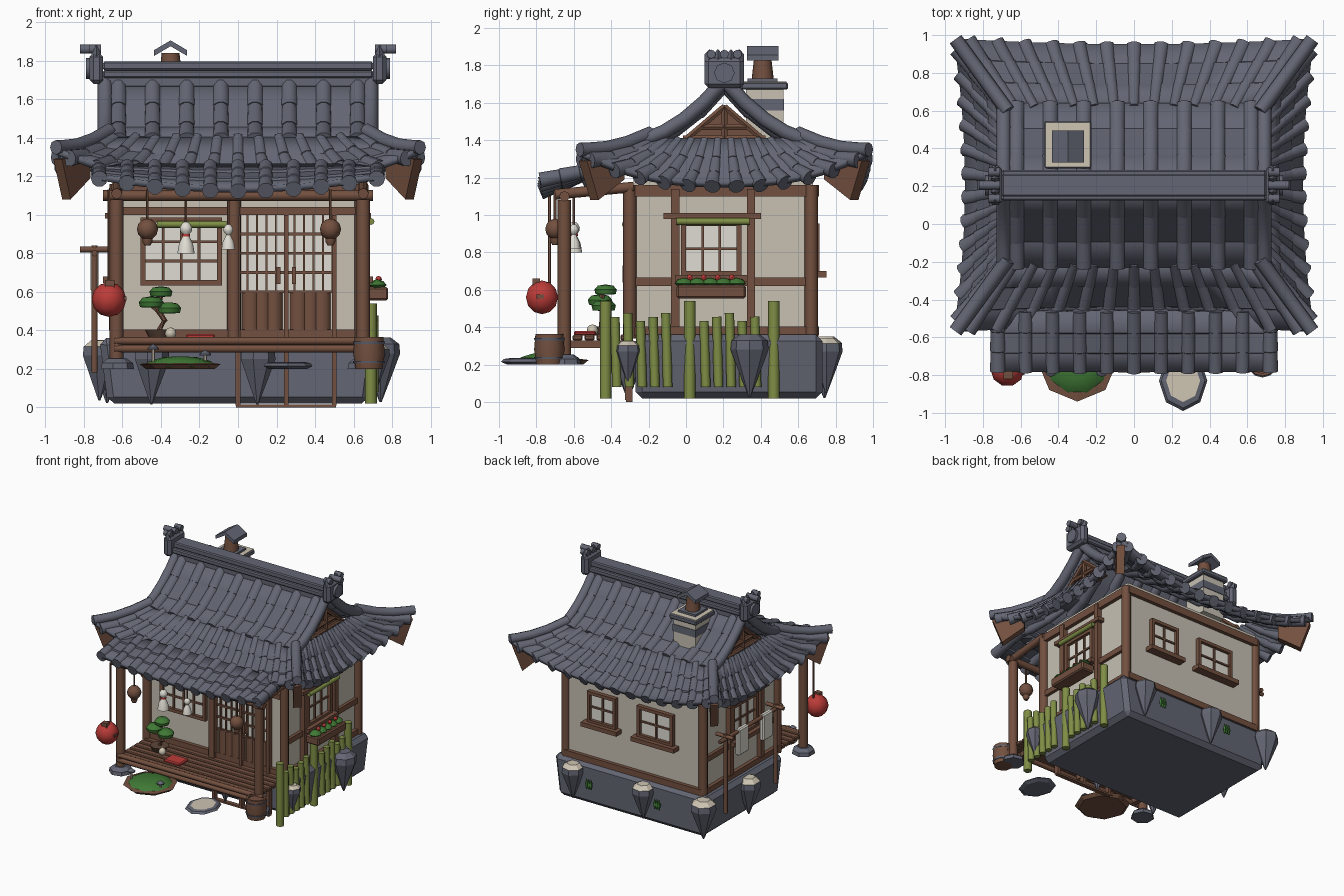
import bpy, bmesh, math
from mathutils import Vector as V

if "Cube" in bpy.data.objects:
    bpy.data.objects.remove(bpy.data.objects["Cube"])

def mat(name, *c):
    m = bpy.data.materials.new(name); m.diffuse_color = (*c, 1); return m
SLATE = mat("slate", .125, .132, .172); WOOD = mat("brown_wood", .17, .08, .05)
PLASTER = mat("plaster", .57, .53, .45); PAPER = mat("paper_white", .74, .72, .65)
BAMBOO = mat("bamboo_green", .21, .27, .06); LEAF = mat("leaf_green", .05, .19, .035)
RED = mat("red", .5, .045, .04); SAND = mat("pale_stone", .62, .56, .45)
SOIL = mat("dark_soil", .11, .06, .04)

def finish(name, bm, *mats, smooth=True):
    bmesh.ops.recalc_face_normals(bm, faces=bm.faces[:])
    me = bpy.data.meshes.new(name); bm.to_mesh(me); bm.free()
    for m in mats: me.materials.append(m)
    o = bpy.data.objects.new(name, me); bpy.context.collection.objects.link(o)
    if smooth:
        bpy.ops.object.select_all(action='DESELECT')
        o.select_set(True); bpy.context.view_layer.objects.active = o
        bpy.ops.object.shade_smooth_by_angle(angle=math.radians(47))
    return o

def boxes(name, m, lst, bevel=0):
    bm = bmesh.new()
    for x0, x1, y0, y1, z0, z1 in lst:
        vs = bmesh.ops.create_cube(bm, size=1)['verts']
        for v in vs:
            v.co = V((x0+(v.co.x+.5)*(x1-x0), y0+(v.co.y+.5)*(y1-y0), z0+(v.co.z+.5)*(z1-z0)))
    o = finish(name, bm, m, smooth=False)
    if bevel:
        b = o.modifiers.new("bevel", 'BEVEL'); b.width = bevel; b.segments = 1
    return o

def tubes(name, m, paths, r, n=8):
    bm = bmesh.new()
    for p in paths:
        p = [V(q) for q in p]; rings = []
        for i, q in enumerate(p):
            t = (p[min(i+1, len(p)-1)] - p[max(i-1, 0)]).normalized()
            a = t.cross(V((0, 1, 0)) if abs(t.z) > .95 else V((0, 0, 1))).normalized(); b = a.cross(t)
            rad = r[i] if isinstance(r, list) else r
            rings.append([bm.verts.new(q + rad*(a*math.cos(k*math.tau/n) + b*math.sin(k*math.tau/n))) for k in range(n)])
        for A, B in zip(rings, rings[1:]):
            for k in range(n): bm.faces.new((A[k], A[(k+1) % n], B[(k+1) % n], B[k]))
        bm.faces.new(rings[0]); bm.faces.new(rings[-1])
    return finish(name, bm, m)

def lathe(name, m, spots, prof, n=12, top=None, cut=0, smooth=True, sy=1):
    """Turned shapes; faces higher than cut (above the spot) take the top material."""
    bm = bmesh.new()
    for x, y, z, s in spots:
        rings = [[bm.verts.new((x+s*r*math.cos(k*math.tau/n), y+sy*s*r*math.sin(k*math.tau/n), z+s*h)) for k in range(n)] for r, h in prof]
        fs = [bm.faces.new((A[k], A[(k+1) % n], B[(k+1) % n], B[k])) for A, B in zip(rings, rings[1:]) for k in range(n)]
        fs += [bm.faces.new(rings[0]), bm.faces.new(rings[-1])]
        for f in fs: f.material_index = int(top is not None and f.calc_center_median().z > z+s*cut)
    return finish(name, bm, m, *([top] if top else []), smooth=smooth)

BALL = [(.1*max(.02, math.cos(a)), .1*math.sin(a)) for a in [math.radians(d) for d in range(-90, 91, 30)]]
CY = .205   # roof centre line in y

# ---------- roof surfaces ----------
def skirt(k, u, v):
    w = abs(u)
    if k < 2: x, y = (.68+.265*v)*u, .41+(.33+.033*u*u)*v
    else: x, y = .68+(.205+.06*u*u)*v, (.41+.363*v)*u
    z = 1.4 + (-.25+.17*w**2.5)*v - .025*math.sin(math.pi*v)
    return V([(x, CY-y, z), (x, CY+y, z), (x, CY+y, z), (-x, CY+y, z)][k])
def upper(k, u, v):
    d = .43*v
    return V((.69*u, CY + (d if k else -d), 1.70-1.2*d+1.07*d*d))
def porch(k, u, v):
    return V((.75*u, -.46-.32*v, 1.25-.13*v+.07*v*u*u))
ROWS = [(0, 0), (.33, 1), (.34, 0), (.66, 1), (.67, 0), (1, 1)]

def tiled(name, f, k, count, r, edge=.92, spread=0):
    """Stepped pan surface with broad round tiles laid over it."""
    bm = bmesh.new(); N = 24
    g = [[bm.verts.new(f(k, -1+2*i/N, v)+V((0, 0, .012*l))) for i in range(N+1)] for v, l in ROWS]
    for A, B in zip(g, g[1:]):
        for i in range(N): bm.faces.new((A[i], A[i+1], B[i+1], B[i]))
    o = finish(name+"_pans", bm, SLATE)
    s = o.modifiers.new("thick", 'SOLIDIFY'); s.thickness = .035; s.offset = 0
    us = [-edge+2*edge*i/(count-1) for i in range(count)]
    tubes(name+"_tiles", SLATE, [[f(k, u, v)+V((0, 0, .002)) for v, l in ROWS] for u in us],
          [r*(1-spread*(1-v))*(.96+.12*l) for v, l in ROWS], 10)

for k, s in enumerate(("front", "back", "right", "left")):
    tiled(s+"_skirt_roof", skirt, k, 13 if k < 2 else 12, .041, .93, .25 if k < 2 else .4)
for k, s in enumerate(("front", "back")): tiled(s+"_upper_roof", upper, k, 8, .044, .9)
tiled("porch_roof", porch, 0, 11, .04, .96)
tubes("hip_ridges", SLATE, [[skirt(k, u, v)+V((0, 0, .03)) for v in (-.05, .3, .6, .85, 1)] for k in (0, 1) for u in (-1, 1)], .038)
tubes("gable_edge_ridges", SLATE, [[upper(k, u, v)+V((0, 0, .02)) for v in (0, .25, .5, .75, 1)] for k in (0, 1) for u in (-1, 1)], .039)

# main ridge and its end ornaments
boxes("main_ridge", SLATE, [(-.7, .7, CY-.06, CY+.06, 1.66, 1.72), (-.7, .7, CY-.08, CY+.08, 1.71, 1.75), (-.7, .7, CY-.06, CY+.06, 1.75, 1.795)], .008)
boxes("ridge_end_blocks", SLATE, [(s*.735-.035, s*.735+.035, CY-.105, CY+.105, 1.68, 1.84) for s in (-1, 1)], .02)
tubes("ridge_end_discs", SLATE, [[(s*.7, CY, 1.76), (s*.79, CY, 1.76)] for s in (-1, 1)], .055)
tubes("ridge_end_rolls", SLATE, [[(s*.71, CY+dy, 1.86), (s*(.82 if dy == 0 else .77), CY+dy, 1.86)] for s in (-1, 1) for dy in (-.07, 0, .07)], .024)
lathe("ridge_end_points", SLATE, [(s*.735, CY+dy, 1.82, 1) for s in (-1, 1) for dy in (-.08, -.035, .035, .08)], [(.025, 0), (.025, .04), (.002, .065)], 4)

# gable fill and hip wedges
def prism(bm, pts, off):
    a = [bm.verts.new(V(p)-V(off)) for p in pts]; b = [bm.verts.new(V(p)+V(off)) for p in pts]
    bm.faces.new(a); bm.faces.new(b)
    for i in range(len(a)):
        j = (i+1) % len(a); bm.faces.new((a[i], a[j], b[j], b[i]))
bm = bmesh.new()
for s in (-1, 1):
    prism(bm, [(s*.63, CY-.23, 1.37), (s*.63, CY+.23, 1.37), (s*.63, CY, 1.59)], (.01, 0, 0))
    for q in (-1, 1):
        P = lambda t, z: (s*(.68+.27*t), CY+q*(.41+.365*t), z)
        prism(bm, [P(.95, 1.29), P(.78, 1.08), P(.4, 1.19), P(.4, 1.3)], (.022*s, -.022*q, 0))
finish("gable_panels_and_hip_wedges", bm, WOOD, smooth=False)
tubes("gable_trim", WOOD, [p for s in (-.665, .665) for p in ([(s, CY-.22, 1.41), (s, CY+.22, 1.41)], [(s, CY-.12, 1.47), (s, CY+.12, 1.47)], [(s, CY, 1.4), (s, CY, 1.57)], [(s, CY-.2, 1.41), (s, CY, 1.58)], [(s, CY+.2, 1.41), (s, CY, 1.58)])], .018, 6)

# chimney
boxes("chimney_body", PLASTER, [(-.45, -.25, .32, .52, 1.35, 1.69)])
boxes("chimney_cap", SLATE, [(-.475, -.225, .295, .545, 1.67, 1.71)], .008)
boxes("chimney_cap_top", SAND, [(-.468, -.232, .302, .538, 1.705, 1.714)])
boxes("chimney_band", SLATE, [(-.455, -.245, .315, .525, 1.56, 1.62)])
boxes("chimney_pot_foot", SLATE, [(-.43, -.27, .33, .49, 1.7, 1.73)])
tubes("chimney_pot", WOOD, [[(-.35, .41, 1.7), (-.35, .41, 1.84)]], [.062, .046], 8)
bm = bmesh.new()
for s in (-1, 1):
    prism(bm, [(-.35, .41, 1.905), (-.35, .41, 1.875), (-.35+s*.085, .41, 1.825), (-.35+s*.085, .41, 1.855)], (0, .085, 0))
finish("chimney_hood", bm, SLATE, smooth=False)

# ---------- base, walls and frame ----------
base = boxes("stone_base", SLATE, [(-.72, .72, -.27, .73, .02, .36)], .035)
for v in base.data.vertices:
    if v.co.z < .1: v.co.x *= .94
boxes("plaster_walls", PLASTER, [(-.63, .63, -.28, .68, .34, 1.2)])
tubes("corner_posts", WOOD, [[(x, y, .34), (x, y, 1.16)] for x in (-.63, .64) for y in (-.3, .67)] + [[(-.02, -.3, .34), (-.02, -.3, 1.1)]], .036)

def wall_boxes(name, m, side, lst, bevel=0):
    """Boxes given along a wall: a0, a1, z0, z1, inner and outer depth."""
    out = []
    for a0, a1, z0, z1, d0, d1 in lst:
        out.append({'front': (a0, a1, -.28-d1, -.28-d0, z0, z1), 'back': (a0, a1, .68+d0, .68+d1, z0, z1),
                    'right': (.63+d0, .63+d1, a0, a1, z0, z1), 'left': (-.63-d1, -.63-d0, a0, a1, z0, z1)}[side])
    return boxes(name, m, out, bevel)

for s, a, b in (("front", -.63, .64), ("back", -.63, .64), ("right", -.3, .67), ("left", -.3, .67)):
    rails = [(a, b, .355, .405, 0, .03), (a, b, 1.1, 1.16, 0, .03)]
    if s in ("right", "left"): rails.append((a, b, .62, .665, 0, .025))
    if s == "front": rails.append((a, b, 1.0, 1.04, 0, .035))
    wall_boxes(s+"_wall_rails", WOOD, s, rails)

def window(name, side, a0, a1, z0, z1, nx, nz, sill=True):
    wall_boxes(name+"_pane", PAPER, side, [(a0, a1, z0, z1, 0, .009)])
    w = .026
    bars = [(a0-w, a0, z0-w, z1+w, 0, .035), (a1, a1+w, z0-w, z1+w, 0, .035), (a0, a1, z0-w, z0, 0, .035), (a0, a1, z1, z1+w, 0, .035)]
    bars += [(a0+(a1-a0)*i/nx-.007, a0+(a1-a0)*i/nx+.007, z0, z1, 0, .022) for i in range(1, nx)]
    bars += [(a0, a1, z0+(z1-z0)*i/nz-.007, z0+(z1-z0)*i/nz+.007, 0, .02) for i in range(1, nz)]
    if sill: bars.append((a0-.06, a1+.06, z0-.055, z0-.02, 0, .07))
    wall_boxes(name+"_frame", WOOD, side, bars)
window("front_window", "front", -.48, -.11, .66, .96, 4, 3, False)
window("right_window", "right", 0, .27, .7, .94, 3, 2)
window("left_window", "left", .02, .3, .7, .94, 3, 2)
window("back_window_a", "back", .18, .39, .72, .93, 2, 2)
window("back_window_b", "back", -.35, -.07, .72, .93, 2, 2)
for s in ("right", "left"):
    wall_boxes(s+"_window_posts", WOOD, s, [(-.08, -.035, .4, 1.14, 0, .04), (.325, .37, .4, 1.14, 0, .04), (-.12, .4, .98, 1.01, 0, .06)])
tubes("bamboo_blinds", BAMBOO, [[(-.42, -.325, .95), (-.06, -.325, .95)], [(.69, -.05, .965), (.69, .34, .965)]], .018)

# sliding doors
wall_boxes("door_paper", PAPER, "front", [(.01, .5, .6, 1.0, 0, .01)])
tubes("door_lower_panels", WOOD, [[(x, -.262, .36), (x, -.262, .6)] for x in (.065, .125, .185, .315, .375, .435)], .05, 12)
bars = [(x-.012, x+.012, .01, 1.0, .005, .045) for x in (0, .25, .5)] + [(-.01, .51, 0, .015, .005, .04)]
bars += [(.49*i/10-.005, .49*i/10+.005, .6, 1, 0, .025) for i in range(1, 11) if i != 5]
bars += [(0, .5, z-.007, z+.007, 0, .025) for z in (.6, .7, .8, .9)]
bars += [(x-.01, x+.01, .64, .73, .03, .06) for x in (.21, .29)]
wall_boxes("door_lattice", WOOD, "front", bars)

# ---------- porch ----------
boxes("deck_planks", WOOD, [(-.63, .66, -.67+.064*i, -.617+.064*i, .33, .36) for i in range(6)], .006)
tubes("deck_front_rails", WOOD, [[(-.64, -.67, z), (.7, -.67, z)] for z in (.305, .345)], .02)
boxes("deck_bearers", WOOD, [(x-.02, x+.02, -.66, -.28, .29, .33) for x in (-.55, 0, .55)])
tubes("porch_posts", WOOD, [[(x, -.65, .22), (x, -.65, 1.08)] for x in (-.63, .65)], .036)
tubes("porch_beams", WOOD, [[(-.7, -.65, 1.1), (.7, -.65, 1.1)]] + [[(x, -.7, 1.11), (x, -.28, 1.15)] for x in (-.63, .65)], .028)
lathe("post_footings", SLATE, [(x, -.65, .2, 1) for x in (-.63, .65)], [(.09, 0), (.085, .03), (.05, .055)], 7, smooth=False)
lathe("barrel", WOOD, [(.68, -.73, .2, 1)], [(.07, 0), (.082, .08), (.075, .165), (.06, .165), (.06, .15)])
lathe("barrel_hoops", SLATE, [(.68, -.73, z, 1) for z in (.23, .33)], [(.08, 0), (.083, .012)])

# hanging lanterns, paper dolls
tubes("cords", WOOD, [[(x, y, z), (x, y, 1.13)] for x, y, z in ((-.67, -.73, .63), (-.47, -.7, .95), (.48, -.7, .95), (-.27, -.6, .95), (-.05, -.6, .95))], .008, 5)
lathe("red_lantern", RED, [(-.67, -.77, .56, .9)], BALL, 10)
boxes("red_lantern_clasp", WOOD, [(-.69, -.64, -.82, -.78, .6, .66), (-.68, -.58, -.8, -.76, .555, .575)])
lathe("small_lanterns", WOOD, [(x, -.7, .925, .55) for x in (-.47, .48)], BALL, 10)
lathe("lantern_tails", WOOD, [(x, -.7, .84, 1) for x in (-.47, .48)], [(.015, 0), (.026, .02), (.024, .05)])
lathe("paper_dolls", PAPER, [(-.27, -.6, .8, 1), (-.05, -.6, .82, .8)], [(.045, 0), (.036, .05), (.014, .095), (.03, .115), (.032, .135), (.018, .158), (.002, .165)])
lathe("doll_collars", RED, [(-.27, -.6, .887, 1)], [(.022, 0), (.022, .014)])

# bonsai, cushion
lathe("bonsai_pot", SOIL, [(-.41, -.45, .355, 1)], [(.05, 0), (.075, .05), (.06, .05)], 8)
tubes("bonsai_trunk", WOOD, [[(-.41, -.45, .4), (-.38, -.45, .45), (-.42, -.45, .51), (-.4, -.45, .59)], [(-.41, -.45, .5), (-.36, -.45, .51)], [(-.41, -.45, .5), (-.46, -.45, .54)]], .015, 6)
lathe("bonsai_leaves", LEAF, [(-.4, -.43, .595, .6), (-.45, -.46, .54, .65), (-.36, -.44, .51, .65)], [(.03, -.035), (.09, -.03), (.1, .01), (.07, .045), (.01, .055)], 8)
lathe("deck_teapot", SAND, [(-.35, -.5, .385, .3)], BALL, 8)
boxes("cushion", RED, [(-.27, -.12, -.6, -.48, .355, .38)], .008)

# moss bed, stepping stone, toadstool lamps
lathe("moss_bed_edge", WOOD, [(-.3, -.73, .2, 1)], [(.18, 0), (.21, .025), (.17, .03)], 8, smooth=False)
lathe("moss_mound", LEAF, [(-.3, -.73, .21, 1)], [(.185, 0), (.16, .03), (.09, .05), (.01, .055)], 10)
lathe("stepping_stone", SLATE, [(.26, -.83, .2, 1)], [(.1, 0), (.128, .015), (.115, .03), (.09, .035)], 8, SAND, .034, False, 1.25)
tubes("lamp_stems", SAND, [[(x, -.78, .22), (x, -.78, h)] for x, h in ((-.44, .31), (-.17, .28))], .008, 6)
lathe("lamp_caps", SLATE, [(-.44, -.78, .3, 1), (-.17, -.78, .27, 1)], [(.03, 0), (.03, .008), (.004, .028)], 8)

# wedge rocks around the base
ROCK = [(.006, -.26), (.06, -.12), (.105, 0), (.1, .05), (.055, .085)]
lathe("pale_topped_rocks", SLATE, [(-.45, -.31, .25, .9), (.1, -.31, .25, .9), (.72, -.31, .27, .65), (.52, .75, .27, .85),
      (-.13, .75, .27, .85), (-.68, .74, .27, .95), (-.72, .2, .27, .9)], ROCK, 7, SAND, .055, False)
lathe("plain_rock", SLATE, [(.74, .34, .28, .97)], ROCK, 8, smooth=False)
lathe("grass_tufts", LEAF, [(x+d, y, .17, 1) for x, y in ((.36, .77), (-.27, .77)) for d in (-.02, 0, .02)], [(.006, 0), (.014, .04), (.002, .085)], 5)

# bamboo fence on the right
tubes("fence_posts", BAMBOO, [[(.69, y, .02), (.69, y, .54)] for y in (-.43, .02, .47)], .031)
ys = [-.37+.068*i for i in range(12) if i not in (5, 6)]
tubes("fence_slats", BAMBOO, [[(.705, y, .08), (.705, y-.01, .455+.025*math.sin(i*2.1))] for i, y in enumerate(ys)], .025)

# flower box
boxes("flower_box", WOOD, [(.66, .78, -.05, .32, .555, .625)], .01)
lathe("flower_leaves", LEAF, [(.72, -.01+.07*i, .635, 1) for i in range(5)], [(.03, -.02), (.052, 0), (.035, .02), (.005, .028)], 7)
lathe("flowers", RED, [(.73, .02+.075*i, .665, .17) for i in range(4)], BALL, 6)

# laundry rack on the left
tubes("rack_poles", WOOD, [[(-.745, y, .18), (-.745, y, .84)] for y in (-.12, .54)] + [[(-.82, y, .82), (-.66, y, .82)] for y in (-.12, .54)] + [[(-.745, -.2, .8), (-.745, .62, .8)]], .016)
boxes("hanging_cloths", PAPER, [(-.766, -.724, y, y+.13, .6, .82) for y in (-.06, .26)], .01)

for m in bpy.data.materials:
    if m.users and not m.is_grease_pencil:
        m.use_nodes = True
        m.node_tree.nodes["Principled BSDF"].inputs["Base Color"].default_value = m.diffuse_color
